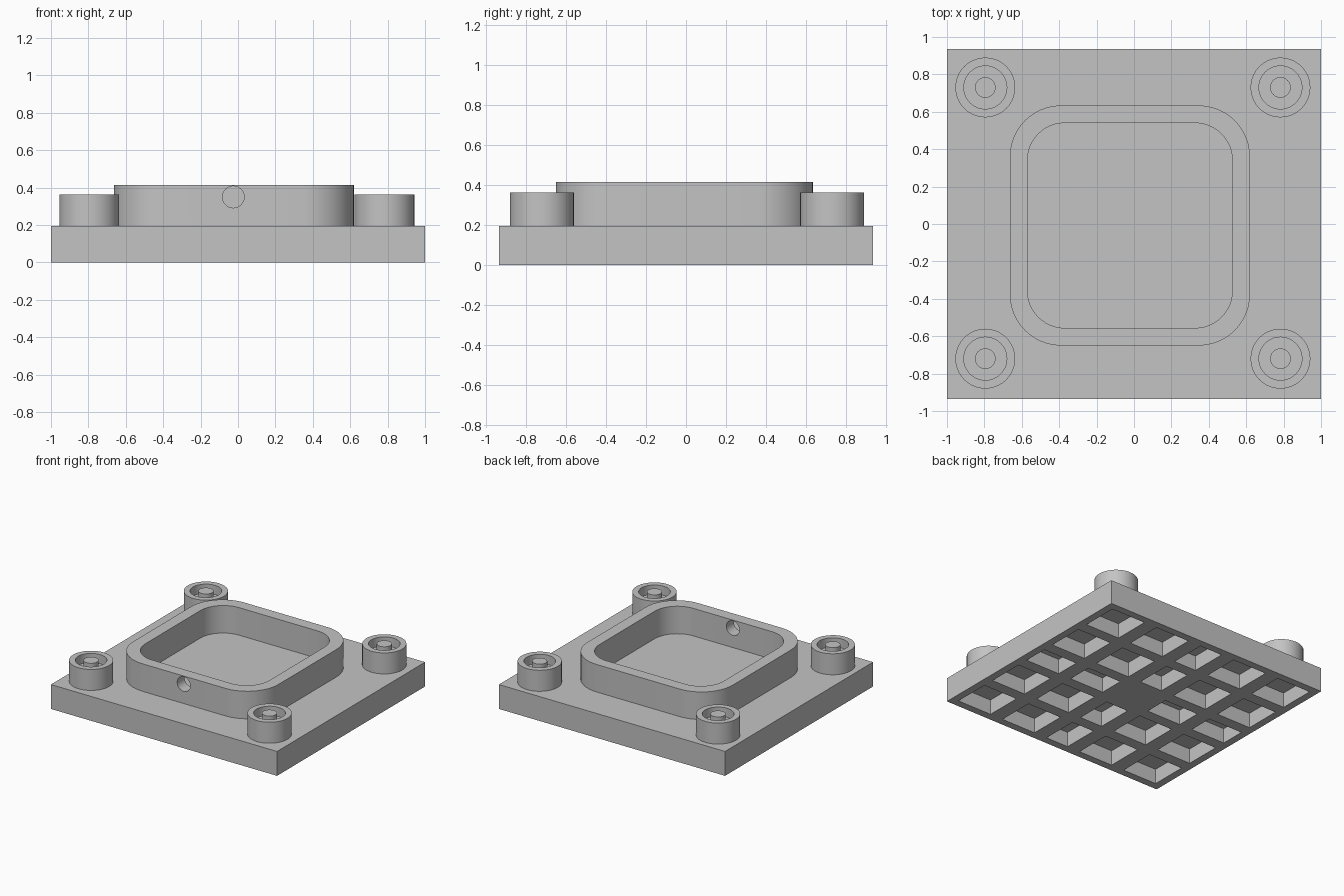
import bpy
import bmesh
from math import cos, sin, pi, radians
from mathutils import Matrix, Vector

if "Cube" in bpy.data.objects:
    bpy.data.objects.remove(bpy.data.objects["Cube"])

grey = bpy.data.materials.new("plain grey")
grey.use_nodes = True
grey.diffuse_color = (0.55, 0.55, 0.55, 1)
grey.node_tree.nodes["Principled BSDF"].inputs["Base Color"].default_value = grey.diffuse_color

PLATE_TOP = 0.195
HALF_X, HALF_Y = 1.0, 0.935


def make_object(name, bm):
    bmesh.ops.recalc_face_normals(bm, faces=bm.faces)
    mesh = bpy.data.meshes.new(name)
    bm.to_mesh(mesh)
    bm.free()
    mesh.materials.append(grey)
    obj = bpy.data.objects.new(name, mesh)
    bpy.context.collection.objects.link(obj)
    return obj


def add_box(bm, x0, x1, y0, y1, z0, z1):
    size = Matrix.Diagonal((x1 - x0, y1 - y0, z1 - z0, 1))
    place = Matrix.Translation(((x0 + x1) / 2, (y0 + y1) / 2, (z0 + z1) / 2))
    bmesh.ops.create_cube(bm, size=1, matrix=place @ size)


def cut(target, cutter):
    """Subtract the cutter, then discard it."""
    cutter.hide_render = True
    mod = target.modifiers.new("cut", 'BOOLEAN')
    mod.operation, mod.solver, mod.object = 'DIFFERENCE', 'EXACT', cutter
    select(target)
    bpy.ops.object.modifier_apply(modifier=mod.name)
    bpy.data.objects.remove(cutter)


def select(obj):
    bpy.ops.object.select_all(action='DESELECT')
    obj.select_set(True)
    bpy.context.view_layer.objects.active = obj


def smooth(obj):
    select(obj)
    bpy.ops.object.shade_smooth_by_angle(angle=radians(30))


def rounded_loop(cx, cy, half, radius, steps=12):
    """Outline of a rounded square, counter-clockwise."""
    k = half - radius
    corners = [(k, k), (-k, k), (-k, -k), (k, -k)]
    return [(cx + px + radius * cos(a), cy + py + radius * sin(a))
            for q, (px, py) in enumerate(corners)
            for a in [(q + i / steps) * pi / 2 for i in range(steps + 1)]]


def spans(half, margin, wide, narrow):
    """Five pocket intervals across the plate, the middle one narrower."""
    widths = [wide, wide, narrow, wide, wide]
    gap = (2 * (half - margin) - sum(widths)) / 4
    start, result = margin - half, []
    for width in widths:
        result.append((start, start + width))
        start += width + gap
    return result


# Base plate with tapered-looking lightening pockets beneath, solid in the middle
bm = bmesh.new()
add_box(bm, -HALF_X, HALF_X, -HALF_Y, HALF_Y, 0, PLATE_TOP)
plate = make_object("base_plate", bm)
bm = bmesh.new()
for i, (x0, x1) in enumerate(spans(HALF_X, 0.06, 0.305, 0.2)):
    for j, (y0, y1) in enumerate(spans(HALF_Y, 0.06, 0.295, 0.2)):
        if (i, j) != (2, 2):
            add_box(bm, x0, x1, y0, y1, -0.1, 0.12)
cut(plate, make_object("pocket_cutter", bm))

# Raised frame: outer and inner outlines joined into a closed ring wall
bm = bmesh.new()
outlines = [rounded_loop(-0.022, -0.008, 0.642, 0.275),
            rounded_loop(-0.022, -0.008, 0.548, 0.2)]
loops = [[bm.verts.new((x, y, z)) for x, y in outlines[k]]
         for k, z in ((0, PLATE_TOP), (0, 0.415), (1, 0.415), (1, PLATE_TOP))]
for a, b in zip(loops, loops[1:] + loops[:1]):
    for n in range(len(a)):
        m = (n + 1) % len(a)
        bm.faces.new((a[n], a[m], b[m], b[n]))
frame = make_object("raised_frame", bm)

# Round hole through the front wall of the frame
bm = bmesh.new()
bmesh.ops.create_cone(bm, cap_ends=True, segments=32, radius1=0.058, radius2=0.058, depth=0.3,
                      matrix=Matrix.Translation((-0.025, -0.6, 0.35)) @ Matrix.Rotation(pi / 2, 4, 'X'))
cut(frame, make_object("hole_cutter", bm))
smooth(frame)

# Corner bosses: one lathed profile of ring, recess and centre pin
profile = [(0.16, PLATE_TOP), (0.16, 0.363), (0.115, 0.363),
           (0.115, 0.29), (0.055, 0.29), (0.055, 0.363), (0, 0.363)]
for side, x in (("left", 0.783), ("right", -0.795)):
    for end, y in (("front", -0.72), ("back", 0.73)):
        bm = bmesh.new()
        verts = [bm.verts.new((r, 0, z)) for r, z in profile]
        edges = [bm.edges.new(pair) for pair in zip(verts, verts[1:])]
        bmesh.ops.spin(bm, geom=verts + edges, cent=(0, 0, 0), axis=(0, 0, 1),
                       angle=2 * pi, steps=40, use_duplicate=False)
        bmesh.ops.remove_doubles(bm, verts=bm.verts, dist=0.0005)
        bmesh.ops.translate(bm, verts=bm.verts, vec=Vector((x, y, 0)))
        smooth(make_object(f"{end}_{side}_boss", bm))
